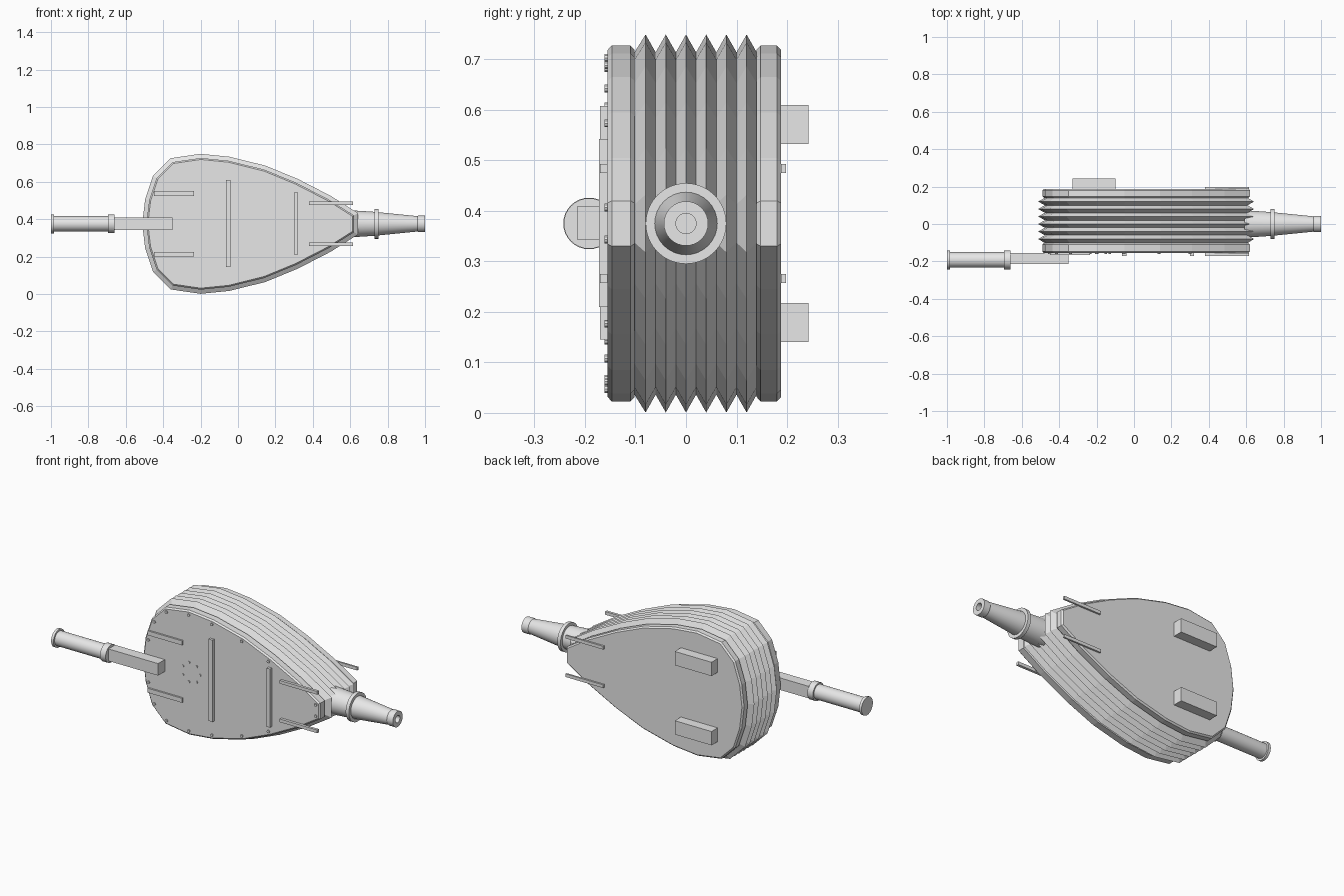
import bpy
import bmesh
import math
from mathutils import Vector

cube = bpy.data.objects.get("Cube")
if cube:
    bpy.data.objects.remove(cube, do_unlink=True)

grey = bpy.data.materials.new("plain_grey")
grey.use_nodes = True
grey.diffuse_color = (0.8, 0.8, 0.8, 1)
grey.node_tree.nodes["Principled BSDF"].inputs["Base Color"].default_value = (0.8, 0.8, 0.8, 1)

MID = 0.375            # height of the centre line
FRONT, BACK = -0.155, 0.188


def finish(name, bm, smooth=False):
    bmesh.ops.recalc_face_normals(bm, faces=bm.faces)
    mesh = bpy.data.meshes.new(name)
    bm.to_mesh(mesh)
    bm.free()
    mesh.materials.append(grey)
    obj = bpy.data.objects.new(name, mesh)
    bpy.context.collection.objects.link(obj)
    if smooth:
        bpy.ops.object.select_all(action="DESELECT")
        obj.select_set(True)
        bpy.context.view_layer.objects.active = obj
        bpy.ops.object.shade_smooth_by_angle(angle=math.radians(30))
    return obj


def loft(name, rings, smooth=False):
    """Skin a list of matching closed rings and cap both ends."""
    bm = bmesh.new()
    loops = [[bm.verts.new(p) for p in ring] for ring in rings]
    n = len(loops[0])
    for a, b in zip(loops, loops[1:]):
        for i in range(n):
            j = (i + 1) % n
            bm.faces.new((a[i], a[j], b[j], b[i]))
    bm.faces.new(loops[0])
    bm.faces.new(loops[-1])
    return finish(name, bm, smooth)


def lathe(name, profile, y, sides=32):
    """Turn (x, radius) pairs around an axis parallel to x."""
    turn = [2 * math.pi * i / sides for i in range(sides)]
    rings = [[(x, y + r * math.cos(t), MID + r * math.sin(t)) for t in turn]
             for x, r in profile]
    return loft(name, rings, True)


def box(name, x, y, z):
    bm = bmesh.new()
    bmesh.ops.create_cube(bm, size=1)
    for v in bm.verts:
        v.co = [(lo + hi) / 2 + c * (hi - lo) for c, (lo, hi) in zip(v.co, (x, y, z))]
    return finish(name, bm)


# Teardrop outline, upper half mirrored to the lower half
upper = [(-0.475, 0.125), (-0.435, 0.245), (-0.35, 0.33), (-0.2, 0.352), (-0.05, 0.337),
         (0.14, 0.29), (0.31, 0.22), (0.485, 0.13), (0.62, 0.045)]
outline = [Vector((-0.49, 0))] + [Vector(p) for p in upper]
outline += [Vector((x, -z)) for x, z in reversed(upper)]


def offset(d):
    """Outline moved outward by d, with mitred corners."""
    out = []
    for i, p in enumerate(outline):
        a = (p - outline[i - 1]).normalized()
        b = (outline[(i + 1) % len(outline)] - p).normalized()
        na, nb = Vector((-a.y, a.x)), Vector((-b.y, b.x))
        out.append(p + (na + nb) * d / (1 + na.dot(nb)))
    return out


def slab(name, layers):
    return loft(name, [[(p.x, y, MID + p.y) for p in offset(d)] for y, d in layers])


# Boards with chamfered rims
CH = 0.008
for name, y0, y1 in (("front_board", FRONT, -0.102), ("back_board", 0.14, BACK)):
    slab(name, [(y0, -CH), (y0 + CH, 0), (y1 - CH, 0), (y1, -CH)])

# Pleated leather between the boards
pleats = [(-0.102, -0.013)]
for i in range(6):
    ridge = -0.08 + 0.04 * i
    pleats += [(ridge, 0.022), (ridge + 0.02, -0.013)]
slab("pleated_bag", pleats)

# Nozzle with collar and bored tip
lathe("nozzle", [(0.59, 0.073), (0.73, 0.064), (0.73, 0.08), (0.75, 0.08), (0.75, 0.062),
                 (0.96, 0.041), (0.965, 0.044), (1.0, 0.044), (1.0, 0.02), (0.9, 0.02)], 0)

# Handle: square arm and round grip
box("handle_arm", (-0.665, -0.35), (-0.215, FRONT), (0.342, 0.41))
lathe("handle_grip", [(-1.0, 0.051), (-0.985, 0.051), (-0.985, 0.041), (-0.695, 0.041),
                      (-0.695, 0.05), (-0.66, 0.05)], -0.192)

# Cross battens on the front board
box("wide_batten", (-0.065, -0.04), (-0.17, FRONT), (0.145, 0.608))
box("narrow_batten", (0.3, 0.32), (-0.172, FRONT), (0.21, 0.542))

# Paired strips and blocks above and below the centre line
for side, s in (("upper", 1), ("lower", -1)):
    def span(lo, hi):
        return sorted((MID + s * lo, MID + s * hi))
    box(side + "_front_slat", (-0.45, -0.235), (-0.165, FRONT), span(0.15, 0.175))
    box(side + "_front_strap", (0.38, 0.615), (-0.17, FRONT), span(0.1, 0.118))
    box(side + "_back_strap", (0.38, 0.615), (BACK, 0.198), span(0.1, 0.118))
    box(side + "_back_block", (-0.33, -0.1), (BACK, 0.243), span(0.157, 0.235))


# Rivets round the rim and a ring of studs by the handle
def stud(name, x, z, r, height):
    ring = [2 * math.pi * i / 10 for i in range(10)]
    loft(name, [[(x + r * math.cos(t), y, z + r * math.sin(t)) for t in ring]
                for y in (FRONT, FRONT - height)])


for i, p in enumerate(offset(-0.024)[1:]):
    stud("rim_rivet_%d" % i, p.x, MID + p.y, 0.008, 0.006)
for i in range(7):
    t = 2 * math.pi * i / 7
    stud("vent_stud_%d" % i, -0.185 + 0.056 * math.cos(t), 0.38 + 0.056 * math.sin(t), 0.007, 0.005)
